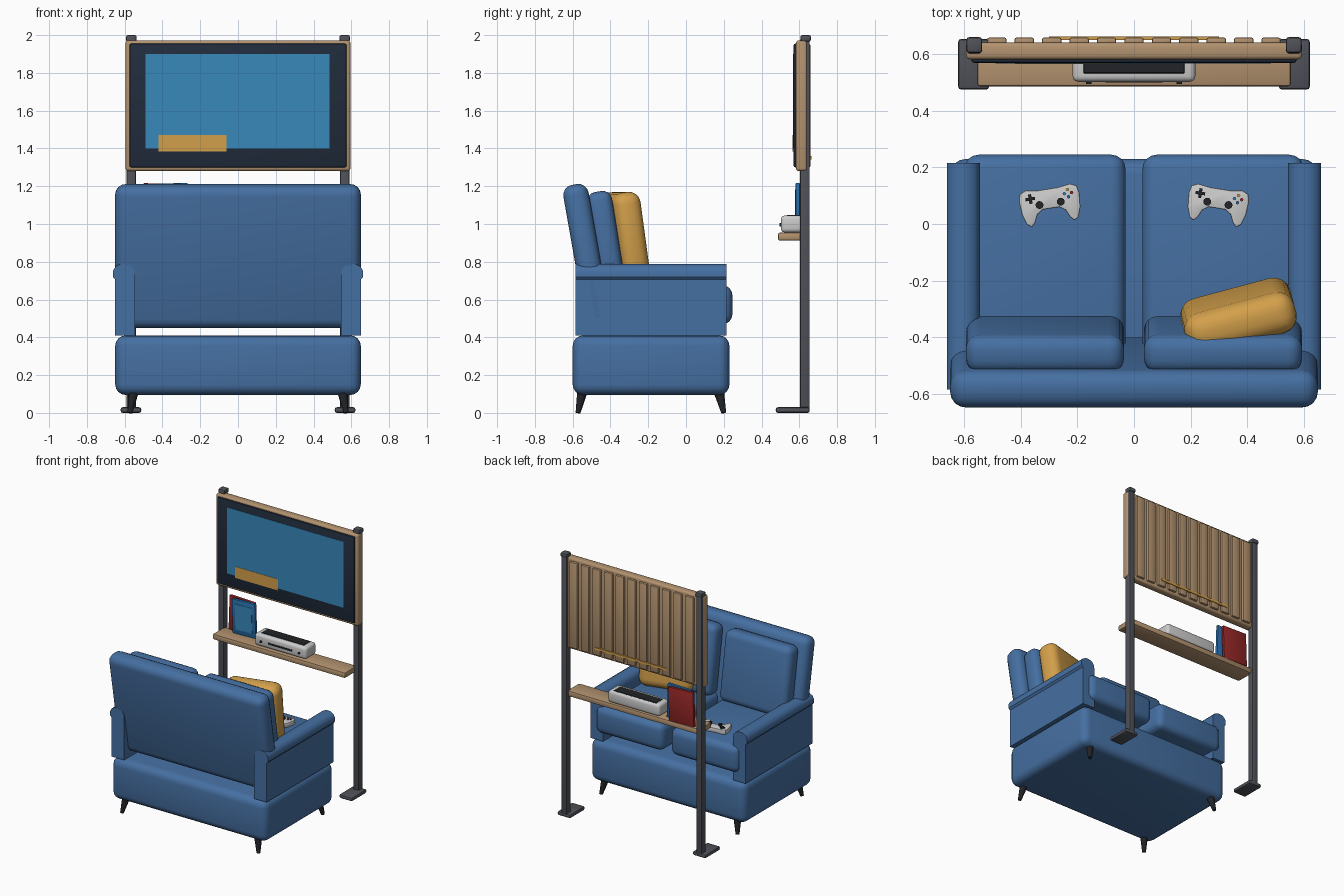
import bpy, bmesh, math
from mathutils import Vector, Matrix, Euler

if "Cube" in bpy.data.objects:
    bpy.data.objects.remove(bpy.data.objects["Cube"])


def mat(name, r, g, b):
    m = bpy.data.materials.new(name)
    m.diffuse_color = (r, g, b, 1)
    m.use_nodes = True
    m.node_tree.nodes["Principled BSDF"].inputs["Base Color"].default_value = m.diffuse_color
    return m


BLUE = mat("fabric_blue", .06, .16, .36)
GOLD = mat("gold", .65, .35, .07)
WOOD = mat("wood", .45, .29, .16)
METAL = mat("metal", .08, .085, .10)
DARK = mat("dark", .015, .017, .02)
BEZEL = mat("bezel", .015, .025, .045)
SCREEN = mat("screen", .04, .25, .50)
RED = mat("red", .30, .02, .02)
CASE = mat("case_blue", .02, .15, .40)
SHELL = mat("shell", .55, .55, .54)


def finish(name, bm, m, matrix=None):
    bmesh.ops.recalc_face_normals(bm, faces=bm.faces)
    me = bpy.data.meshes.new(name)
    bm.to_mesh(me)
    bm.free()
    me.materials.append(m)
    ob = bpy.data.objects.new(name, me)
    bpy.context.collection.objects.link(ob)
    if matrix:
        ob.matrix_world = matrix
    for p in me.polygons:
        p.use_smooth = True
    me.set_sharp_from_angle(angle=math.radians(35))
    return ob


def place(loc, rot):
    return Matrix.Translation(loc) @ Euler([math.radians(a) for a in rot]).to_matrix().to_4x4()


def box(name, loc, size, m, bevel=0, seg=3, rot=(0, 0, 0), parent=None):
    bm = bmesh.new()
    bmesh.ops.create_cube(bm, size=1)
    bmesh.ops.scale(bm, vec=size, verts=bm.verts)
    if bevel:
        bmesh.ops.bevel(bm, geom=bm.edges[:], offset=bevel, segments=seg, profile=.5, affect='EDGES')
    mw = place(loc, rot)
    return finish(name, bm, m, parent @ mw if parent else mw)


def span(name, x0, x1, y0, y1, z0, z1, m, bevel=0, seg=3):
    return box(name, ((x0 + x1) / 2, (y0 + y1) / 2, (z0 + z1) / 2),
               (x1 - x0, y1 - y0, z1 - z0), m, bevel, seg)


def rod(name, a, b, r1, r2, m, n=12, parent=None):
    a, b = Vector(a), Vector(b)
    bm = bmesh.new()
    bmesh.ops.create_cone(bm, cap_ends=True, segments=n, radius1=r1, radius2=r2, depth=(b - a).length)
    q = (b - a).to_track_quat('Z', 'Y').to_matrix().to_4x4()
    mw = Matrix.Translation((a + b) / 2) @ q
    return finish(name, bm, m, parent @ mw if parent else mw)


def prism(name, pts, vec, m, bevel=0, matrix=None):
    bm = bmesh.new()
    f = bm.faces.new([bm.verts.new(p) for p in pts])
    new = bmesh.ops.extrude_face_region(bm, geom=[f])['geom']
    bmesh.ops.translate(bm, vec=vec, verts=[v for v in new if isinstance(v, bmesh.types.BMVert)])
    if bevel:
        caps = [e for e in bm.edges if abs((e.verts[1].co - e.verts[0].co).dot(Vector(vec))) < 1e-6]
        bmesh.ops.bevel(bm, geom=caps, offset=bevel, segments=2, profile=.5, affect='EDGES')
    return finish(name, bm, m, matrix)


# Sofa body
span("sofa_base", -.65, .65, -.60, .23, .095, .41, BLUE, .055, 4)
box("backrest", (0, -.525, .83), (1.30, .135, .77), BLUE, .055, 4, (10, 0, 0))
ARM = [(.545, .41), (.65, .41), (.65, .705), (.662, .72), (.662, .75), (.65, .773),
       (.625, .787), (.595, .789), (.565, .778), (.548, .755), (.545, .73)]
for s, side in ((-1, "left"), (1, "right")):
    prism(side + "_arm", [(s * x, -.585, z) for x, z in ARM], (0, .80, 0), BLUE)
    a, b = sorted((s * .03, s * .60))
    span(side + "_seat_cushion", a, b, -.50, .245, .47, .675, BLUE, .05, 4)
    box(side + "_back_cushion", (s * .315, -.425, .915), (.56, .135, .52), BLUE, .05, 4, (9, 0, 0))
    # Splayed legs
    for y0, y1, end in ((.17, .20, "front"), (-.545, -.572, "back")):
        rod(f"{side}_{end}_leg", (s * .572, y1, 0), (s * .55, y0, .13), .013, .03, DARK)

# Throw pillow
box("throw_pillow", (.37, -.325, .92), (.40, .15, .50), GOLD, .06, 4, (8, 0, 15))

# Stand posts, caps and feet
for s, side in ((-1, "left"), (1, "right")):
    span(side + "_post", s * .565 - .024, s * .565 + .024, .603, .655, .01, 1.98, METAL, .008, 2)
    span(side + "_post_cap", s * .565 - .028, s * .565 + .028, .605, .661, 1.965, 2.0, METAL, .01, 2)
    span(side + "_stand_foot", s * .567 - .055, s * .567 + .055, .475, .655, 0, .03, METAL, .012, 2)

# Display panel with slatted back
span("display_panel", -.595, .595, .582, .642, 1.28, 1.972, WOOD, .015, 3)
span("display_bezel", -.575, .575, .570, .59, 1.30, 1.955, BEZEL, .009, 2)
span("display_screen", -.49, .485, .567, .575, 1.40, 1.90, SCREEN)
span("screen_bar", -.42, -.06, .565, .57, 1.385, 1.47, GOLD)
for i in range(11):
    x = (i - 5) * .097
    span(f"back_slat_{i + 1}", x - .034, x + .034, .635, .659, 1.30, 1.95, WOOD, .006, 2)
span("back_strip", -.30, .30, .65, .664, 1.342, 1.36, GOLD)

# Shelf with console and game cases
span("shelf", -.555, .555, .487, .635, .912, .955, WOOD, .01, 2)
span("console_body", -.217, .217, .503, .63, .955, 1.045, SHELL, .02, 3)
span("console_top_panel", -.18, .18, .532, .615, 1.03, 1.048, DARK, .004, 1)
span("console_slot", -.10, .10, .500, .51, .99, 1.003, DARK)
for x in (-.16, .16):
    rod("console_button", (x, .496, .995), (x, .51, .995), .009, .009, DARK)
box("red_case", (-.40, .622, 1.083), (.21, .022, .26), RED, .005, 2, (0, 2, 0))
box("blue_case", (-.36, .592, 1.085), (.195, .022, .26), CASE, .005, 2, (0, -2, 0))
box("blue_case_label", (-.36, .580, 1.085), (.14, .004, .19), SCREEN, rot=(0, -2, 0))

# Game controllers on the seats
HALF = [(.035, .05), (.08, .056), (.102, .046), (.108, .02), (.104, -.03),
        (.092, -.065), (.076, -.075), (.062, -.06), (.05, -.034), (.03, -.02)]
OUT = HALF + [(-x, y) for x, y in reversed(HALF)]
for s, side in ((-1, "left"), (1, "right")):
    M = place((s * .297, .075, .674), (0, 0, -s * 9))
    prism(side + "_controller", [(x, y, 0) for x, y in OUT], (0, 0, .034), SHELL, .005, M)
    for x in (-.038, .038):
        rod(side + "_stick", (x, -.002, .03), (x, -.002, .05), .012, .014, DARK, 12, M)
    for size in ((.034, .011, .012), (.011, .034, .012)):
        box(side + "_pad", (-.067, .024, .037), size, DARK, parent=M)
    for dx, dy, c in ((.013, 0, RED), (-.013, 0, SCREEN), (0, .013, GOLD), (0, -.013, CASE)):
        rod(side + "_button", (.068 + dx, .024 + dy, .03), (.068 + dx, .024 + dy, .042), .006, .006, c, 8, M)
